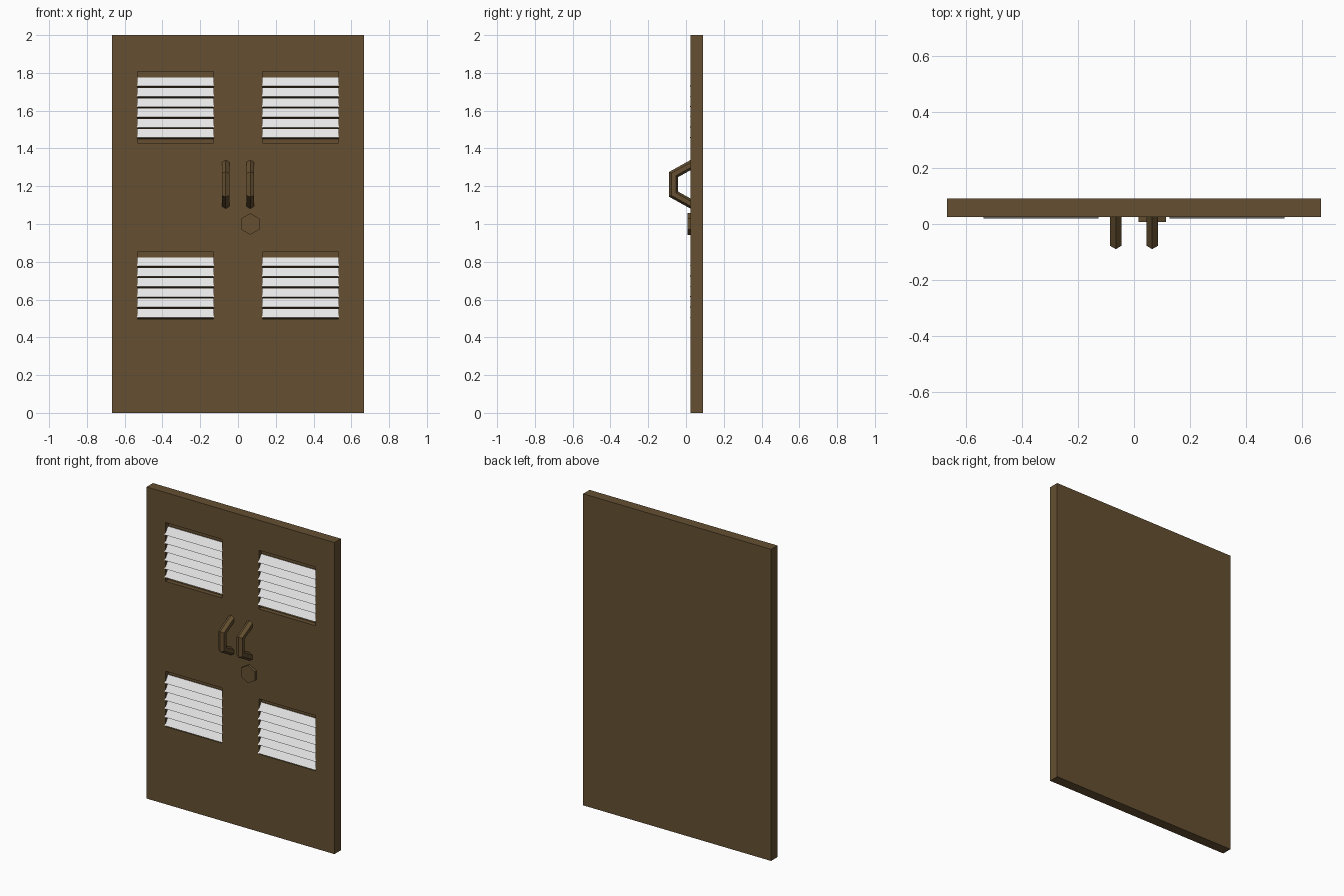
import bpy, bmesh, math
from mathutils import Vector

if "Cube" in bpy.data.objects:
    bpy.data.objects.remove(bpy.data.objects["Cube"])


def material(name, rgb):
    m = bpy.data.materials.new(name)
    m.diffuse_color = (*rgb, 1)
    m.use_nodes = True
    m.node_tree.nodes["Principled BSDF"].inputs["Base Color"].default_value = m.diffuse_color
    return m


BROWN = material("brown_paint", (0.13, 0.08, 0.031))
WHITE = material("pale_slat", (0.8, 0.8, 0.8))


def finish(name, bm, mats):
    bmesh.ops.recalc_face_normals(bm, faces=bm.faces)
    me = bpy.data.meshes.new(name)
    bm.to_mesh(me)
    bm.free()
    ob = bpy.data.objects.new(name, me)
    bpy.context.collection.objects.link(ob)
    for m in mats:
        me.materials.append(m)
    return ob


def add_box(bm, lo, hi):
    vs = bmesh.ops.create_cube(bm, size=1)["verts"]
    for v in vs:
        v.co = [(a + b) / 2 + c * (b - a) for a, b, c in zip(lo, hi, v.co)]


def loft(bm, rings):
    """Skin a list of point rings and cap both ends."""
    rows = [[bm.verts.new(p) for p in r] for r in rings]
    n = len(rows[0])
    for a, b in zip(rows, rows[1:]):
        for i in range(n):
            j = (i + 1) % n
            bm.faces.new((a[i], a[j], b[j], b[i]))
    bm.faces.new(rows[0])
    bm.faces.new(rows[-1])


FRONT, BACK = 0.025, 0.09
# vent openings: bottom, top, lowest slat edge
VENTS = {"lower": (0.498, 0.853, 0.505), "upper": (1.43, 1.807, 1.457)}

# door slab with four blind vent recesses
bm = bmesh.new()
add_box(bm, (-0.667, FRONT, 0), (0.667, BACK, 2))
door = finish("door_slab", bm, [BROWN])
bm = bmesh.new()
for z0, z1, _ in VENTS.values():
    for s in (-1, 1):
        x0, x1 = sorted((s * 0.13, s * 0.533))
        add_box(bm, (x0, -0.1, z0), (x1, 0.055, z1))
cutter = finish("vent_cutter", bm, [BROWN])
cutter.hide_render = True
mod = door.modifiers.new("vents", "BOOLEAN")
mod.object = cutter
mod.solver = "EXACT"
bpy.context.view_layer.objects.active = door
bpy.ops.object.modifier_apply(modifier="vents")
bpy.data.objects.remove(cutter)

# louvre slats: sloped pale face leaning outward at the bottom, brown underside
PITCH = 0.0545
for level, (z0, z1, base) in VENTS.items():
    for side, s in (("left", -1), ("right", 1)):
        bm = bmesh.new()
        for i in range(6):
            z = base + i * PITCH
            prof = [(0.02, z), (0.05, z + 0.045), (0.056, z + 0.045), (0.056, z - 0.005), (0.05, z - 0.007)]
            loft(bm, [[(s * x, y, h) for y, h in prof] for x in (0.127, 0.536)])
        ob = finish(f"{level}_{side}_louvres", bm, [BROWN, WHITE])
        for f in ob.data.polygons:
            if f.normal.y < -0.3 and f.normal.z > 0.3:
                f.material_index = 1

# pull handles: six-sided bar swept along a bent path with mitred corners
PATH = [Vector((0, y, z)) for y, z in ((0.035, 1.318), (-0.066, 1.262), (-0.066, 1.158), (0.035, 1.102))]
for side, s in (("left", -1), ("right", 1)):
    bm = bmesh.new()
    rings = []
    for i, p in enumerate(PATH):
        d1 = (p - PATH[max(i - 1, 0)]).normalized()
        d2 = (PATH[min(i + 1, 3)] - p).normalized()
        t = (d1 + d2).normalized()
        n = Vector((1, 0, 0)).cross(t)
        k = 1 / max(t.dot(d2), t.dot(d1))
        r = 0.0235
        rings.append([p + Vector((s * 0.065, 0, 0)) + n * (k * r * math.cos(a)) + Vector((r * math.sin(a), 0, 0))
                      for a in (j * math.pi / 3 for j in range(6))])
    loft(bm, rings)
    finish(f"{side}_pull_handle", bm, [BROWN])

# hexagonal lock boss
bm = bmesh.new()
loft(bm, [[(0.065 + 0.057 * math.sin(j * math.pi / 3), y, 1.0 + 0.057 * math.cos(j * math.pi / 3))
           for j in range(6)] for y in (0.008, 0.03)])
finish("lock_boss", bm, [BROWN])
